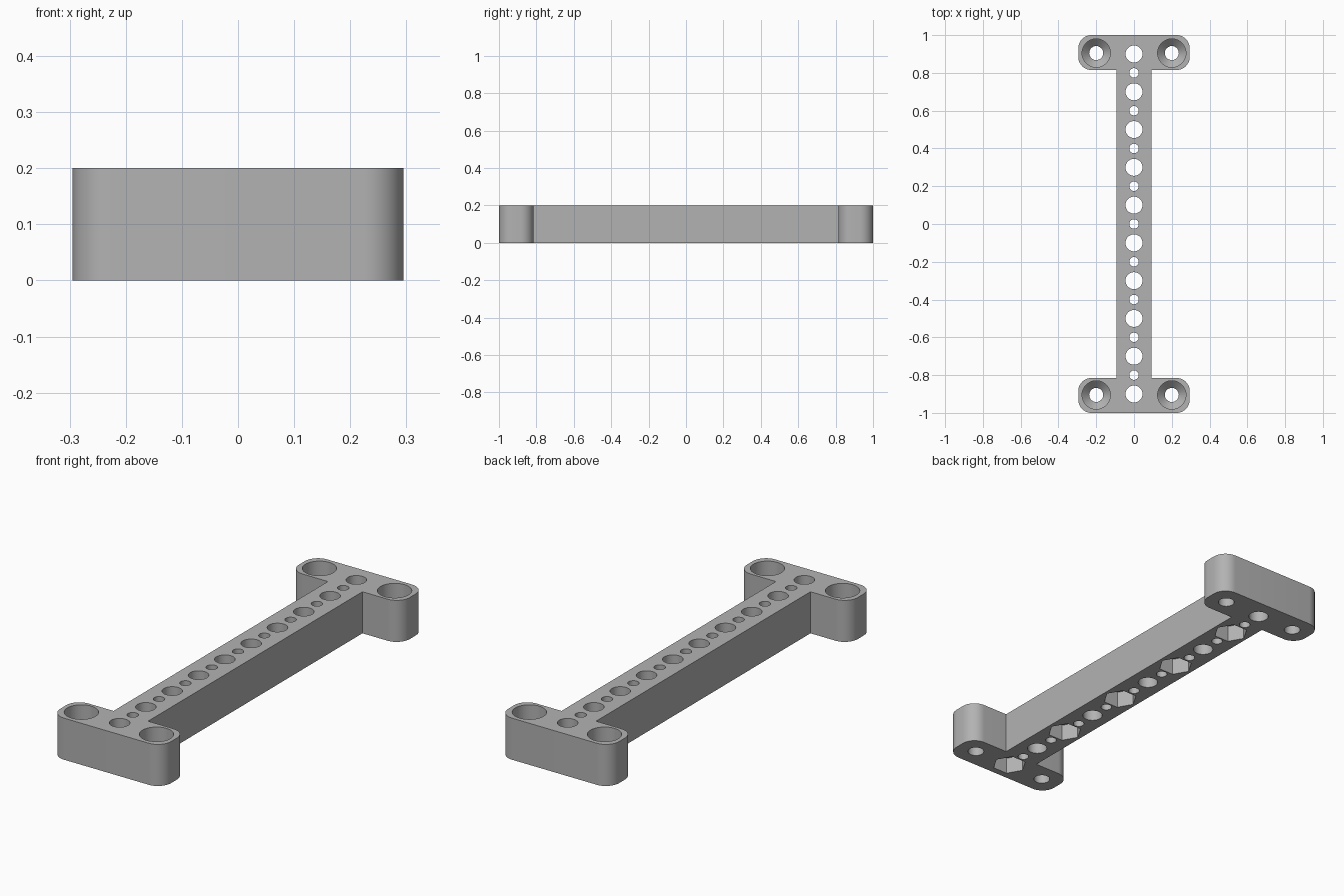
import bpy, bmesh, math
from mathutils import Vector

if "Cube" in bpy.data.objects:
    bpy.data.objects.remove(bpy.data.objects["Cube"], do_unlink=True)

HEIGHT = 0.2
BAR_X, PLATE_X, PLATE_Y = 0.092, 0.295, 0.815
CORNER = 0.07
BOLT_X, BOLT_Y = 0.2, 0.905

grey = bpy.data.materials.new("plain grey")
grey.use_nodes = True
grey.diffuse_color = (0.45, 0.45, 0.45, 1)
grey.node_tree.nodes["Principled BSDF"].inputs["Base Color"].default_value = grey.diffuse_color


def make_object(name, bm):
    bmesh.ops.recalc_face_normals(bm, faces=bm.faces)
    mesh = bpy.data.meshes.new(name)
    bm.to_mesh(mesh)
    bm.free()
    mesh.materials.append(grey)
    obj = bpy.data.objects.new(name, mesh)
    bpy.context.collection.objects.link(obj)
    return obj


def add_lathe(bm, x, y, profile, sides):
    """Closed turned solid from (radius, height) pairs."""
    rings = [[bm.verts.new((x + r * math.cos(math.tau * i / sides),
                            y + r * math.sin(math.tau * i / sides), z))
              for i in range(sides)] for r, z in profile]
    bm.faces.new(rings[0][::-1])
    bm.faces.new(rings[-1])
    for low, high in zip(rings, rings[1:]):
        for i in range(sides):
            j = (i + 1) % sides
            bm.faces.new((low[i], low[j], high[j], high[i]))


def arc(cx, cy, start, steps=12):
    return [(cx + CORNER * math.cos(start + math.pi / 2 * i / steps),
             cy + CORNER * math.sin(start + math.pi / 2 * i / steps))
            for i in range(steps + 1)]


# I-shaped body: one quarter of the outline, mirrored both ways
quarter = [(BAR_X, PLATE_Y)]
quarter += arc(PLATE_X - CORNER, PLATE_Y + CORNER, -math.pi / 2)
quarter += arc(PLATE_X - CORNER, 1 - CORNER, 0)
half = quarter + [(-x, y) for x, y in reversed(quarter)]
outline = half + [(-x, -y) for x, y in half]
bm = bmesh.new()
base = bm.faces.new([bm.verts.new((x, y, 0)) for x, y in outline])
extruded = bmesh.ops.extrude_face_region(bm, geom=[base])
top = [v for v in extruded["geom"] if isinstance(v, bmesh.types.BMVert)]
bmesh.ops.translate(bm, verts=top, vec=Vector((0, 0, HEIGHT)))
body = make_object("mounting_bar", bm)

# Through holes: large and small ones alternate along the bar
holes = bmesh.new()
pockets = bmesh.new()
for i in range(10):
    y = -0.9 + 0.2 * i
    add_lathe(holes, 0, y, [(0.045, -0.1), (0.045, 0.3)], 48)
    if i < 9:
        add_lathe(holes, 0, y + 0.1, [(0.025, -0.1), (0.025, 0.3)], 32)
    # Hexagonal nut pockets underneath every second large hole
    if i % 2 == 0:
        add_lathe(pockets, 0, y, [(0.078, -0.1), (0.078, 0.08)], 6)

# Recessed countersunk bolt holes in the four corners
for sx in (-1, 1):
    for sy in (-1, 1):
        add_lathe(holes, sx * BOLT_X, sy * BOLT_Y,
                  [(0.037, -0.1), (0.037, 0.06), (0.075, 0.098), (0.075, 0.3)], 48)

cutters = [make_object("hole_cutter", holes), make_object("nut_pocket_cutter", pockets)]
for cutter in cutters:
    cutter.hide_render = True
    mod = body.modifiers.new(cutter.name, "BOOLEAN")
    mod.operation = "DIFFERENCE"
    mod.solver = "EXACT"
    mod.object = cutter

# Bake the cuts and drop the cutters
evaluated = body.evaluated_get(bpy.context.evaluated_depsgraph_get())
cut_mesh = bpy.data.meshes.new_from_object(evaluated)
body.modifiers.clear()
body.data = cut_mesh
for cutter in cutters:
    bpy.data.objects.remove(cutter, do_unlink=True)

bpy.ops.object.select_all(action="DESELECT")
body.select_set(True)
bpy.context.view_layer.objects.active = body
bpy.ops.object.shade_smooth_by_angle(angle=math.radians(30))
